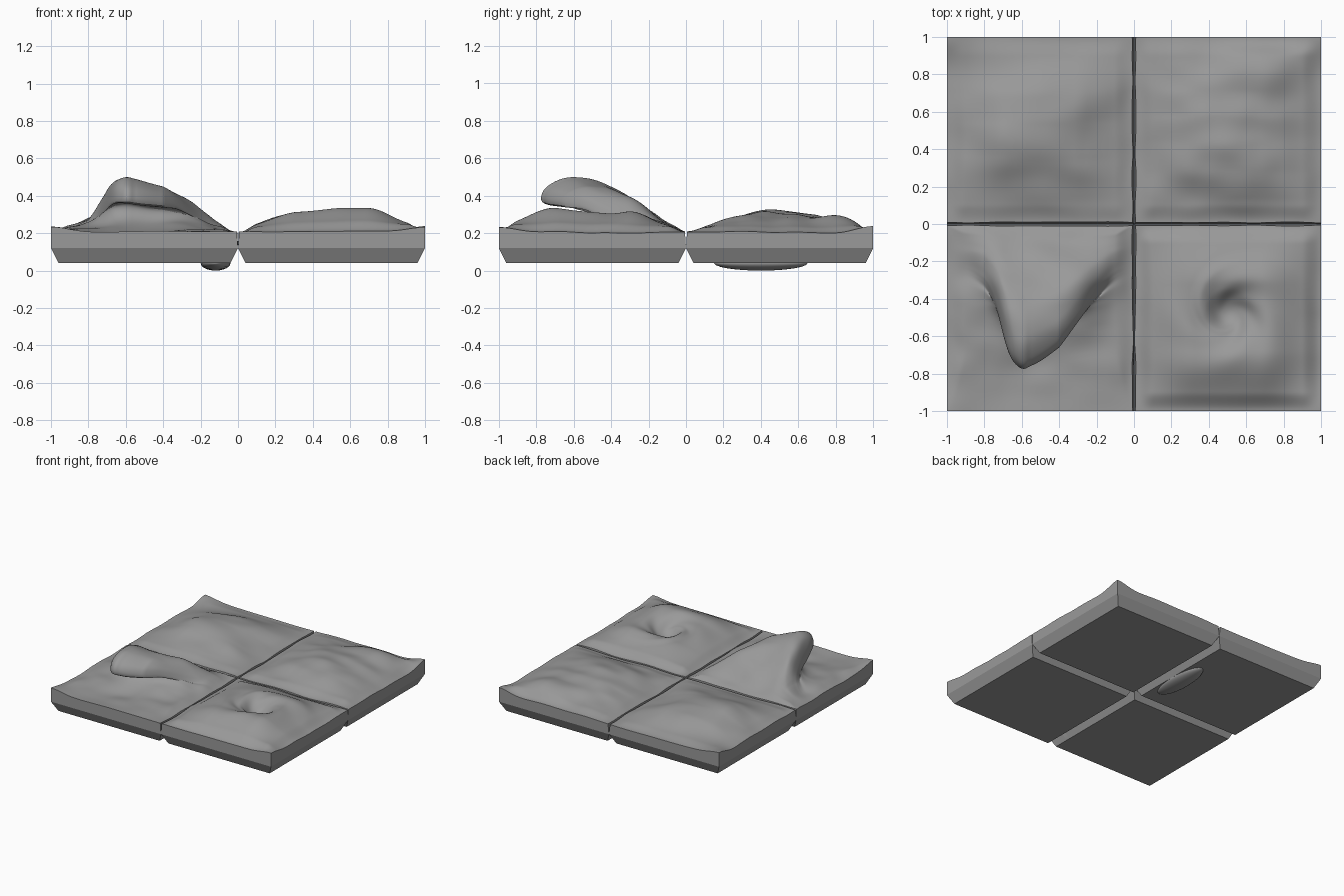
import bpy, bmesh, math
from mathutils import Vector, noise

if "Cube" in bpy.data.objects:
    bpy.data.objects.remove(bpy.data.objects["Cube"])

N = 90
BASE, WAIST, RIM = 0.04, 0.12, 0.205

grey = bpy.data.materials.new("water_grey")
grey.diffuse_color = (0.32, 0.32, 0.32, 1)
grey.use_nodes = True
grey.node_tree.nodes["Principled BSDF"].inputs["Base Color"].default_value = grey.diffuse_color


def smooth(t):
    t = max(0.0, min(1.0, t))
    return t * t * (3 - 2 * t)


def curve(pts, t):
    """Catmull-Rom through tuples (t, values...)."""
    i = 0
    while i < len(pts) - 2 and t > pts[i + 1][0]:
        i += 1
    s = (t - pts[i][0]) / (pts[i + 1][0] - pts[i][0])
    p = [Vector(pts[max(0, min(len(pts) - 1, i + k))][1:]) for k in (-1, 0, 1, 2)]
    return 0.5 * (2 * p[1] + (p[2] - p[0]) * s + (2 * p[0] - 5 * p[1] + 4 * p[2] - p[3]) * s * s
                  + (3 * p[1] - p[0] - 3 * p[2] + p[3]) * s ** 3)


def gauss(x, y, cx, cy, sx, sy, ang=0):
    c, s = math.cos(ang), math.sin(ang)
    dx, dy = x - cx, y - cy
    a, b = (c * dx + s * dy) / sx, (-s * dx + c * dy) / sy
    return math.exp(-a * a - b * b)


def ripple(x, y, f, seed):
    return noise.noise(Vector((x * f, y * f * 1.4, seed)))


# Rim height, wavering and lifted at the outer corners
def rim(x, y):
    corner = gauss(abs(x), abs(y), 1, 1, 0.13, 0.13)
    return RIM + 0.03 * corner + 0.012 * ripple(x, y, 3, 7.3)


# Heights above the rim for the three plain tiles
def whirlpool(x, y):
    dx, dy = x - 0.51, y + 0.48
    r, a = math.hypot(dx, dy) + 1e-4, math.atan2(dy, dx)
    # one steep-sided crest winding out from the eye, plus finer arms
    turn = ((a + 1.9 + 4.0 * math.log(r + 0.08)) / (2 * math.pi)) % 1.0
    crest = smooth(turn / 0.8) * (1 - smooth((turn - 0.85) / 0.15))
    arms = math.sin(5 * a + 9 * math.log(r + 0.1))
    h = 0.09 + 0.035 * gauss(x, y, 0.6, -0.74, 0.35, 0.2)
    h -= 0.095 * math.exp(-(r / 0.13) ** 2)
    near = smooth((r - 0.04) / 0.1)
    return h + near * (0.03 * crest * math.exp(-r * 2.5) + 0.005 * arms * math.exp(-r * 1.5))


def swell_left(x, y):
    return (0.035 + 0.08 * gauss(x, y, -0.6, 0.52, 0.5, 0.22, 0.75)
            + 0.025 * gauss(x, y, -0.25, 0.4, 0.25, 0.3) + 0.018 * ripple(x, y, 4, 1.5))


def swell_right(x, y):
    return (0.05 + 0.055 * gauss(x, y, 0.5, 0.42, 0.36, 0.3)
            + 0.085 * gauss(x, y, 0.72, 0.87, 0.25, 0.11) + 0.018 * ripple(x, y, 5, 4.2))


# Breaking wave: profile blended from flat to full curl. t, full y, full z, flat y
CURL = [(0, 0, .205, 0), (.1, -.12, .25, -.05), (.2, -.28, .355, -.1), (.3, -.45, .45, -.14),
        (.4, -.6, .478, -.18), (.48, -.72, .44, -.22), (.54, -.76, .385, -.25),
        (.58, -.74, .345, -.28), (.65, -.62, .36, -.33), (.73, -.52, .33, -.4),
        (.81, -.56, .25, -.5), (.9, -.75, .19, -.7), (1, -1, .205, -1)]
STRENGTH = [(-1, 0), (-.9, .04), (-.8, .24), (-.75, .45), (-.68, .86), (-.62, 1), (-.56, 1),
            (-.4, .86), (-.3, .65), (-.2, .4), (-.1, .15), (0, 0)]


def curl_point(x, t):
    a = max(0.0, curve([(p, q, 0) for p, q in STRENGTH], x)[0])
    fy, fz, y0 = curve(CURL, t)
    y = y0 + (fy - y0) * a ** 1.5
    e = smooth(min(t, 1 - t, x + 1, -x) / 0.1)
    z = rim(x, y) + (fz - RIM) * a + e * (0.014 + 0.018 * ripple(x, y, 5, 9.1))
    return y, z


def make_tile(name, x0, y0, height):
    bm = bmesh.new()
    bmesh.ops.create_grid(bm, x_segments=N, y_segments=N, size=0.5)
    # Side walls: two extruded rings, then a flat underside
    edges = [e for e in bm.edges if e.is_boundary]
    for _ in range(2):
        geo = bmesh.ops.extrude_edge_only(bm, edges=edges)["geom"]
        for v in [g for g in geo if isinstance(g, bmesh.types.BMVert)]:
            v.co.z -= 1
        edges = [g for g in geo if isinstance(g, bmesh.types.BMEdge) and g.is_boundary]
    bmesh.ops.contextual_create(bm, geom=edges)
    sx, sy = (1 if x0 == 0 else -1), (1 if y0 == 0 else -1)
    for v in bm.verts:
        u, w, level = v.co.x + 0.5, v.co.y + 0.5, round(v.co.z)
        x, y = x0 + u, y0 + w
        if level == -1:
            v.co = (x, y, WAIST)
        elif level == -2:
            v.co = (x0 + 0.04 + 0.92 * u, y0 + 0.04 + 0.92 * w, BASE)
        else:
            if height:
                wide = smooth(min(u, 1 - u) / 0.32) * smooth(min(w, 1 - w) / 0.32)
                tight = smooth(min(u, 1 - u) / 0.1) * smooth(min(w, 1 - w) / 0.1)
                z = rim(x, y) + height(x, y) * (0.3 * tight + 0.7 * wide)
            else:
                y, z = curl_point(x, 1 - w)
            # inner edges lean back to leave the narrow seam
            gap = 0.008 + 0.008 * ripple(x, y, 4, 2.2)
            v.co = (x + sx * gap * max(0, 1 - abs(x) / 0.15),
                    y + sy * gap * max(0, 1 - abs(y) / 0.15), z)
    bmesh.ops.recalc_face_normals(bm, faces=bm.faces)
    me = bpy.data.meshes.new(name)
    bm.to_mesh(me)
    bm.free()
    ob = bpy.data.objects.new(name, me)
    bpy.context.collection.objects.link(ob)
    finish(ob)


def finish(ob):
    ob.data.materials.append(grey)
    bpy.ops.object.select_all(action='DESELECT')
    bpy.context.view_layer.objects.active = ob
    ob.select_set(True)
    bpy.ops.object.shade_smooth_by_angle(angle=math.radians(25))


make_tile("breaking_wave_tile", -1, -1, None)
make_tile("whirlpool_tile", 0, -1, whirlpool)
make_tile("left_swell_tile", -1, 0, swell_left)
make_tile("right_swell_tile", 0, 0, swell_right)

# Shallow bulge below the underside
bpy.ops.mesh.primitive_uv_sphere_add(segments=24, ring_count=12, location=(-0.12, 0.4, 0.04))
bulge = bpy.context.object
bulge.name = "underside_bulge"
bulge.scale = (0.08, 0.25, 0.04)
finish(bulge)
